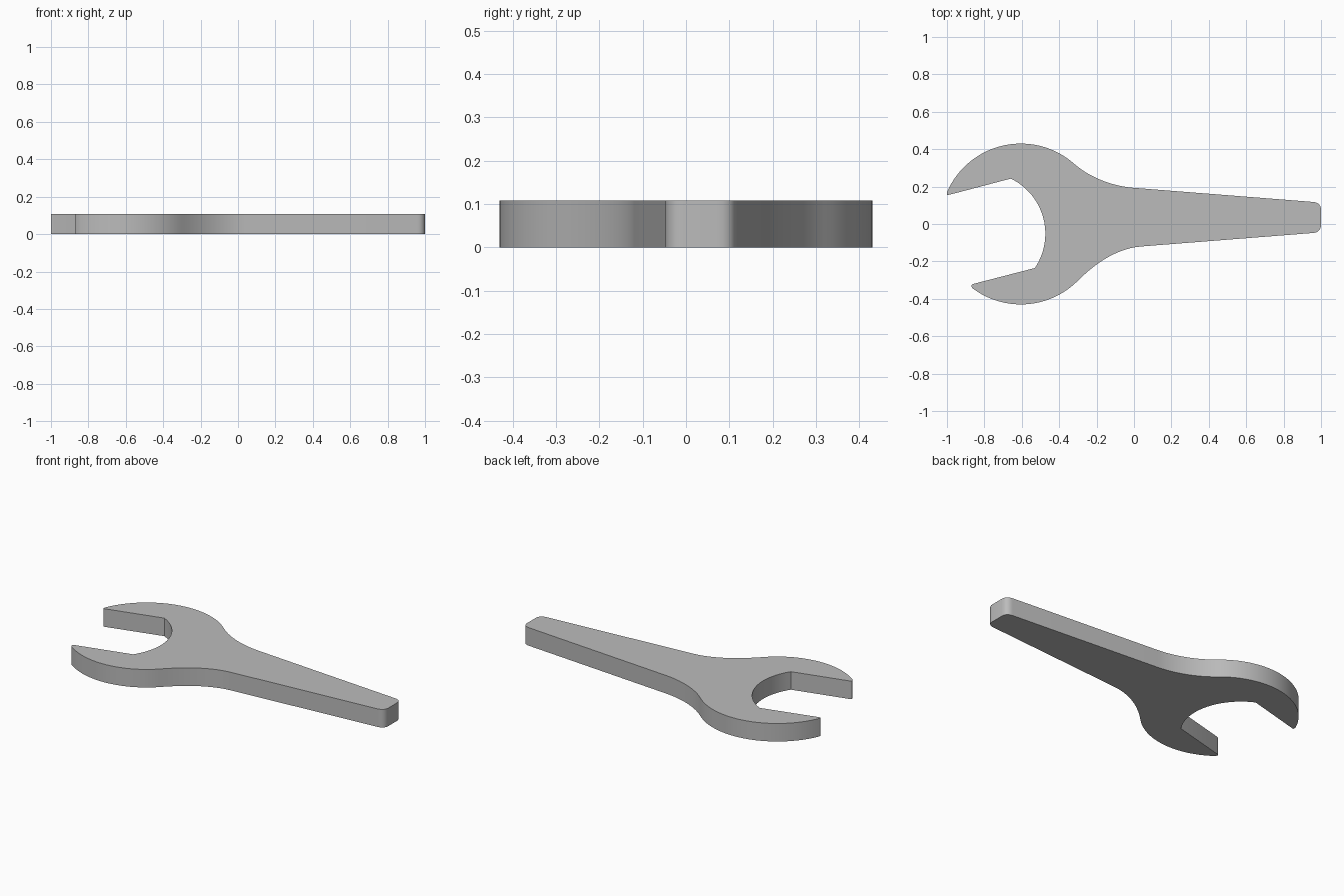
import bpy, bmesh, math
from mathutils import Vector
from mathutils.geometry import interpolate_bezier

cube = bpy.data.objects.get("Cube")
if cube:
    bpy.data.objects.remove(cube)

THICK = 0.108
HEAD = Vector((-0.605, 0.0))
HEAD_R = 0.43
JAW = Vector((-0.802, -0.052))
JAW_R = 0.328


def arc(centre, r, a0, a1, n):
    """Points on a circle from angle a0 to a1, in degrees."""
    angles = [math.radians(a0 + (a1 - a0) * i / n) for i in range(n + 1)]
    return [centre + Vector((math.cos(a), math.sin(a))) * r for a in angles]


def blend(p0, h0, h1, p1, n):
    """Bezier from p0 to p1 with handles h0 and h1."""
    pts = interpolate_bezier(*[Vector((*p, 0)) for p in (p0, h0, h1, p1)], n)
    return [p.to_2d() for p in pts]


# Outer edge of the head, between the jaw tips and the handle fillets
upper = arc(HEAD, HEAD_R, 157, 48, 32)
lower = arc(HEAD, HEAD_R, -45, -127, 26)

outline = upper
# Upper fillet, rounded handle end, lower fillet
outline += blend(upper[-1], (-0.235, 0.249), (-0.12, 0.204), (-0.01, 0.194), 14)[1:]
outline += blend((0.957, 0.118), (0.985, 0.116), (1, 0.1), (1, 0.075), 8)
outline += blend((1, -0.005), (1, -0.03), (0.985, -0.046), (0.957, -0.048), 8)
outline += blend((0.04, -0.12), (-0.09, -0.13), (-0.205, -0.208), lower[0], 14)
outline += lower[1:]
# Blunt lower tip, then the round throat of the jaw
outline += blend((-0.867, -0.338), (-0.871, -0.331), (-0.871, -0.323), (-0.858, -0.32), 5)
outline += arc(JAW, JAW_R, -34, 64, 24)
# Blunt upper tip
outline += blend((-0.985, 0.157), (-1, 0.153), (-1.002, 0.155), (-1, 0.163), 5)

# Extrude the profile into a flat plate
bm = bmesh.new()
base = bm.faces.new([bm.verts.new((p.x, p.y, 0)) for p in outline])
bmesh.ops.remove_doubles(bm, verts=bm.verts[:], dist=0.0005)
grown = bmesh.ops.extrude_face_region(bm, geom=bm.faces[:], use_keep_orig=True)
top = [v for v in grown["geom"] if isinstance(v, bmesh.types.BMVert)]
bmesh.ops.translate(bm, verts=top, vec=(0, 0, THICK))
bmesh.ops.recalc_face_normals(bm, faces=bm.faces[:])
mesh = bpy.data.meshes.new("wrench_body")
bm.to_mesh(mesh)
bm.free()

body = bpy.data.objects.new("wrench_body", mesh)
bpy.context.collection.objects.link(body)

# Plain grey steel
steel = bpy.data.materials.new("grey_steel")
steel.use_nodes = True
colour = (0.5, 0.5, 0.5, 1)
steel.diffuse_color = colour
steel.node_tree.nodes["Principled BSDF"].inputs["Base Color"].default_value = colour
mesh.materials.append(steel)

bpy.context.view_layer.objects.active = body
body.select_set(True)
bpy.ops.object.shade_smooth_by_angle(angle=math.radians(30))
